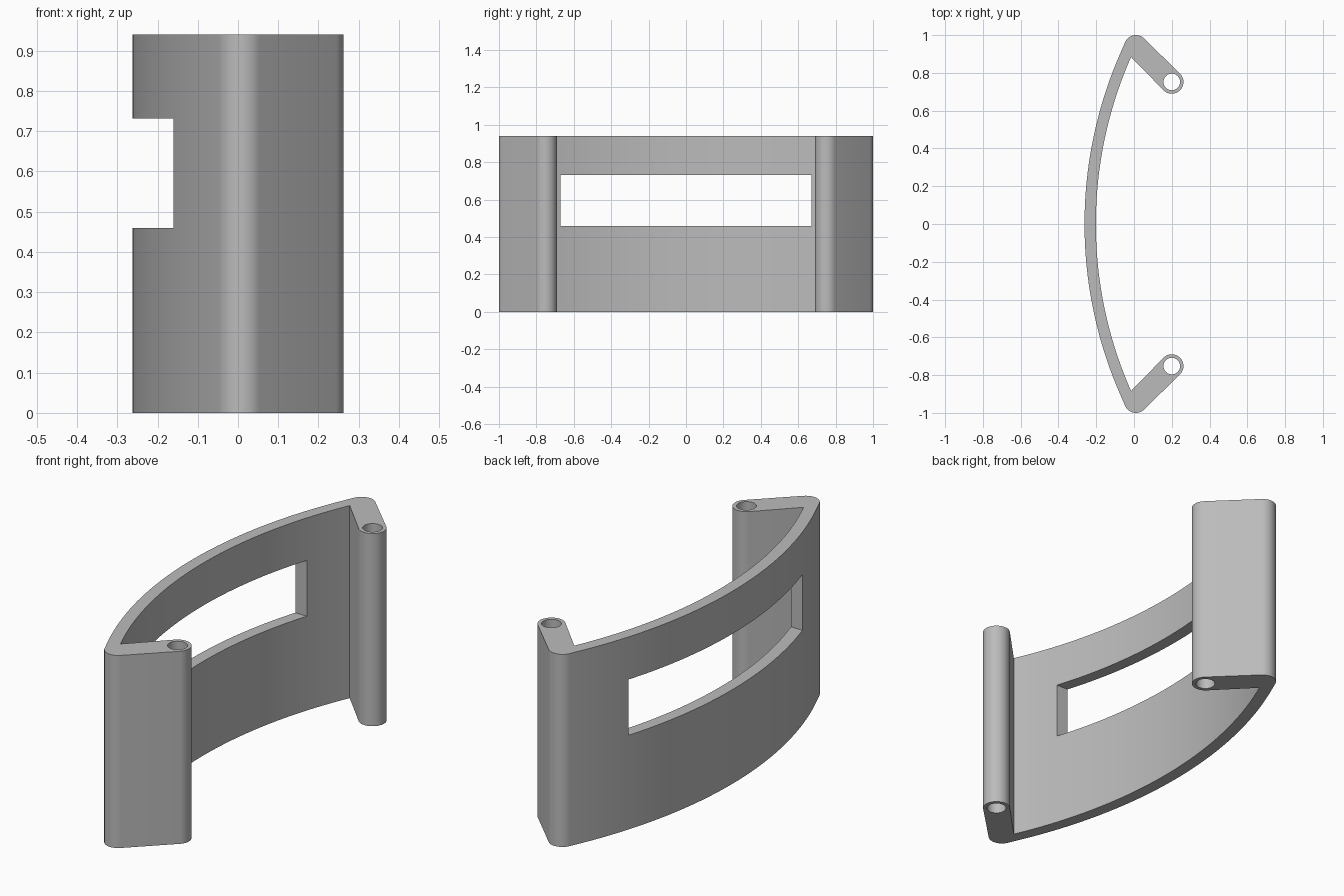
import bpy, bmesh
from math import sin, cos, asin, pi, radians
from mathutils import Vector

HEIGHT = 0.94
CENTRE_X, R_OUT, R_IN = 1.988, 2.25, 2.19   # bow of the curved panel
TIP = Vector((0.01, 0.938))                 # rounded corner of panel and arm
PIN = Vector((0.2, 0.752))                  # hinge end of the arm
ROUND, HOLE = 0.062, 0.044

cube = bpy.data.objects.get("Cube")
if cube:
    bpy.data.objects.remove(cube, do_unlink=True)

grey = bpy.data.materials.new("mid grey")
grey.use_nodes = True
grey.diffuse_color = (0.5, 0.5, 0.5, 1)
grey.node_tree.nodes["Principled BSDF"].inputs["Base Color"].default_value = (0.5, 0.5, 0.5, 1)


def arc(centre, radius, start, end, steps):
    """Points along an arc, angles in radians."""
    angles = [start + (end - start) * i / steps for i in range(steps + 1)]
    return [Vector((centre[0] + radius * cos(a), centre[1] + radius * sin(a))) for a in angles]


def prism(name, outline, bottom, top):
    """Extrude a flat outline upward into a closed solid."""
    bm = bmesh.new()
    face = bm.faces.new([bm.verts.new((p.x, p.y, bottom)) for p in outline])
    out = bmesh.ops.extrude_face_region(bm, geom=[face])
    moved = [v for v in out["geom"] if isinstance(v, bmesh.types.BMVert)]
    bmesh.ops.translate(bm, verts=moved, vec=(0, 0, top - bottom))
    bmesh.ops.recalc_face_normals(bm, faces=bm.faces)
    mesh = bpy.data.meshes.new(name)
    bm.to_mesh(mesh)
    bm.free()
    mesh.materials.append(grey)
    obj = bpy.data.objects.new(name, mesh)
    bpy.context.collection.objects.link(obj)
    return obj


# Half outline: hinge end, rounded tip, then along the panel
end_out = asin(TIP.y / R_OUT)
end_in = asin(0.884 / R_IN)
bow = (CENTRE_X, 0)
half_outside = (arc(PIN, ROUND, radians(-135), radians(45), 24)
                + arc(TIP, ROUND, radians(45), pi - end_out, 14))
mirrored = [Vector((p.x, -p.y)) for p in reversed(half_outside)]
outer_bow = arc(bow, R_OUT, pi - end_out, pi + end_out, 64)[1:-1]
inner_bow = arc(bow, R_IN, pi + end_in, pi - end_in, 64)
bracket = prism("curved_bracket", half_outside + outer_bow + mirrored + inner_bow, 0, HEIGHT)

# Cutters: window slot through the panel, pin holes through the arms
slot = [Vector((x, y)) for x, y in ((-0.5, -0.67), (0.1, -0.67), (0.1, 0.67), (-0.5, 0.67))]
cutters = [prism("slot_cutter", slot, 0.46, 0.732)]
for side, y in (("back", PIN.y), ("front", -PIN.y)):
    circle = arc((PIN.x, y), HOLE, 0, 2 * pi, 32)[:-1]
    cutters.append(prism(side + "_hole_cutter", circle, -0.1, HEIGHT + 0.1))

bpy.ops.object.select_all(action="DESELECT")
bpy.context.view_layer.objects.active = bracket
bracket.select_set(True)
for cutter in cutters:
    cutter.hide_render = True
    mod = bracket.modifiers.new(cutter.name, "BOOLEAN")
    mod.operation, mod.solver, mod.object = "DIFFERENCE", "EXACT", cutter
    bpy.ops.object.modifier_apply(modifier=mod.name)
    bpy.data.objects.remove(cutter, do_unlink=True)

bpy.ops.object.shade_smooth_by_angle(angle=radians(30))
